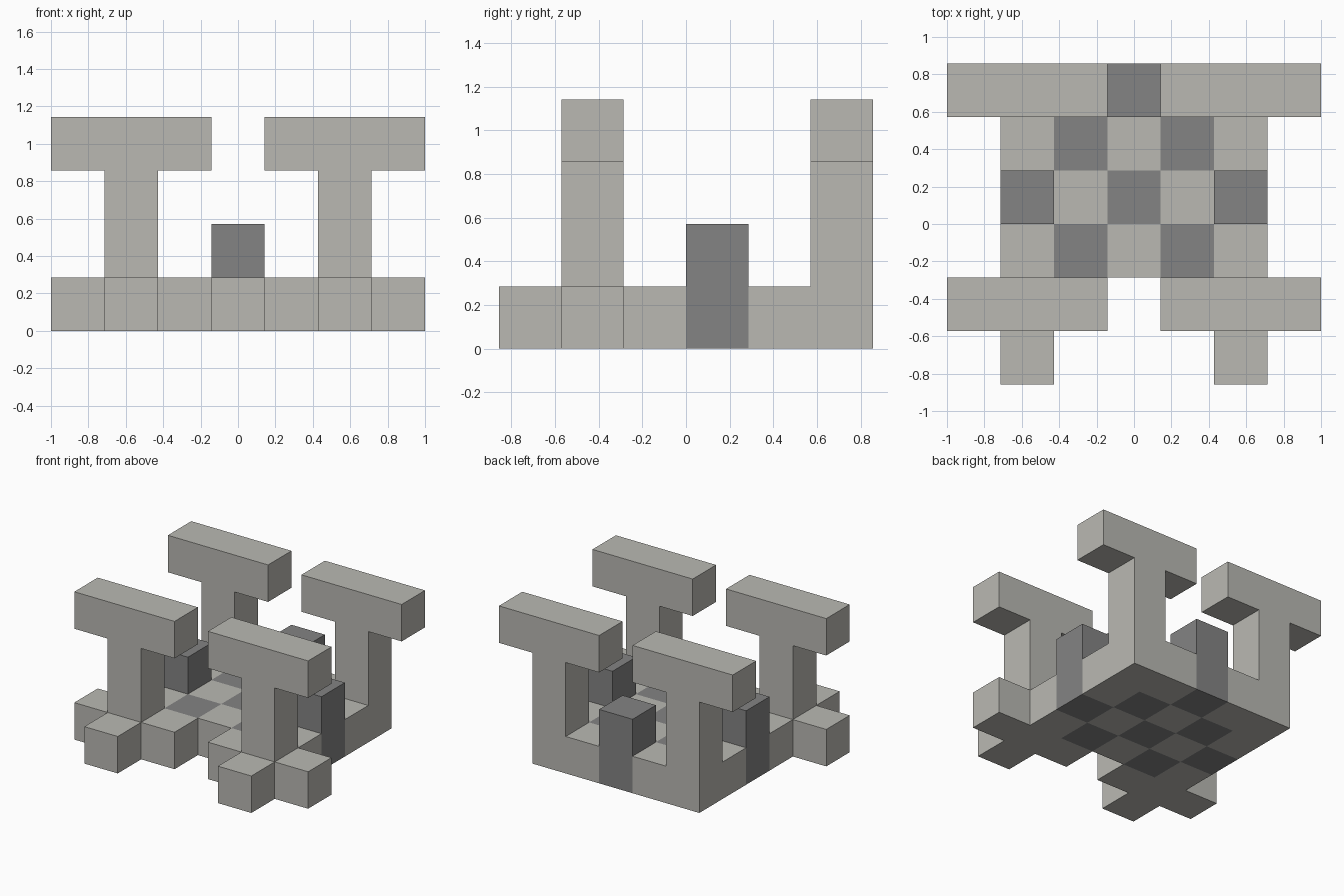
import bpy
import bmesh
from mathutils import Vector

cube = bpy.data.objects.get("Cube")
if cube:
    bpy.data.objects.remove(cube)

UNIT = 2 / 7  # edge of one block; the model is 7 x 6 x 4 blocks


def make_material(name, colour):
    mat = bpy.data.materials.new(name)
    mat.use_nodes = True
    mat.diffuse_color = (*colour, 1)
    shader = mat.node_tree.nodes["Principled BSDF"]
    shader.inputs["Base Color"].default_value = (*colour, 1)
    return mat


materials = [make_material("light stone", (0.49, 0.485, 0.45)),
             make_material("dark stone", (0.23, 0.23, 0.23))]
LIGHT, DARK = 0, 1


def tower(side, row):
    """T-shaped tower: a stem of two blocks and a crossbar of three."""
    cells = {(2 * side, row, z): LIGHT for z in (1, 2)}
    cells.update({(side * x, row, 3): LIGHT for x in (1, 2, 3)})
    return cells


# Square checkered floor, columns -2..2 and rows 2..5
floor = {}
for x in range(-2, 3):
    for y in range(2, 6):
        inlaid = (x + y) % 2 and not (abs(x) == 2 and y == 5)
        floor[x, y, 0] = DARK if inlaid else LIGHT

parts = {"checkered_floor": floor,
         "back_wall_block": {(0, 5, 1): DARK}}

for side, label in ((1, "left"), (-1, "right")):
    # Cross-shaped front feet
    parts[f"front_{label}_foot"] = {
        (side * x, y, 0): LIGHT for x, y in ((2, 0), (1, 1), (2, 1), (3, 1))}
    parts[f"front_{label}_tower"] = tower(side, 1)
    parts[f"back_{label}_tower"] = tower(side, 5)
    parts[f"{label}_wall_block"] = {(2 * side, 3, 1): DARK}

occupied = {cell for cells in parts.values() for cell in cells}


def build(name, cells):
    """Join blocks into one mesh, keeping only the exposed faces."""
    bm = bmesh.new()
    for cell, colour in cells.items():
        centre = Vector((cell[0], cell[1] - 2.5, cell[2] + 0.5)) * UNIT
        verts = bmesh.ops.create_cube(bm, size=UNIT)["verts"]
        faces = {f for v in verts for f in v.link_faces}
        hidden = []
        for face in faces:
            face.normal_update()
            face.material_index = colour
            beside = tuple(c + round(n) for c, n in zip(cell, face.normal))
            if beside in occupied:
                hidden.append(face)
        bmesh.ops.translate(bm, verts=verts, vec=centre)
        bmesh.ops.delete(bm, geom=hidden, context="FACES")
    bmesh.ops.remove_doubles(bm, verts=bm.verts, dist=0.001)
    mesh = bpy.data.meshes.new(name)
    bm.to_mesh(mesh)
    bm.free()
    for mat in materials:
        mesh.materials.append(mat)
    obj = bpy.data.objects.new(name, mesh)
    bpy.context.collection.objects.link(obj)


for part_name, part_cells in parts.items():
    build(part_name, part_cells)
